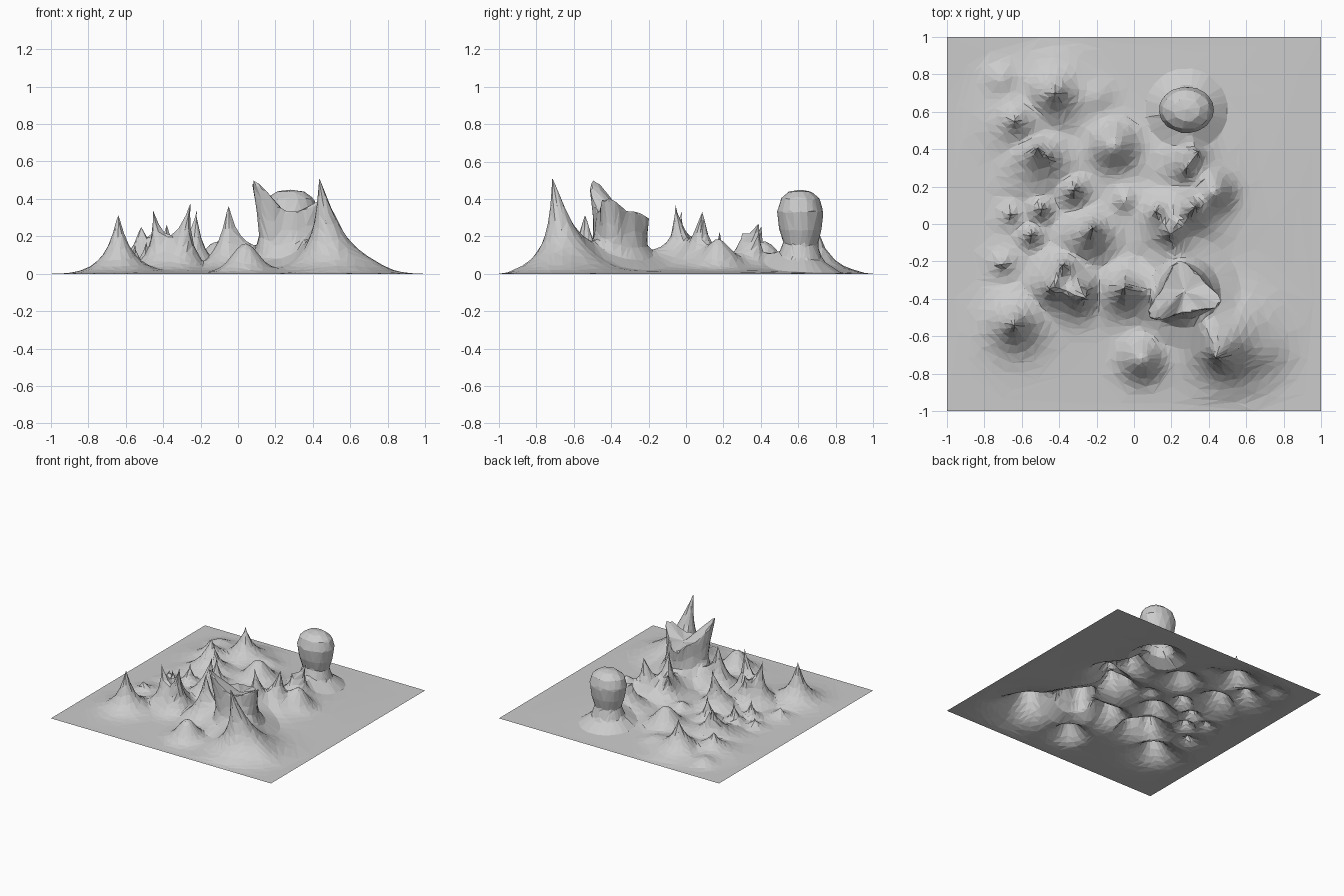
import bpy, bmesh, math
from mathutils import Vector

N = 160                      # grid cells per side, simplified afterwards
STEP = 2.0 / N

def snap(v):
    return round(v / STEP) * STEP

# Sharp horns: base x, y, tip x, y, height, width
HORNS = [
    (-0.64, -0.54, -0.64, -0.54, 0.33, 0.050),
    (0.51, -0.62, 0.43, -0.72, 0.53, 0.070),
    (-0.05, -0.36, -0.05, -0.34, 0.37, 0.045),
    (-0.40, -0.33, -0.46, -0.35, 0.31, 0.045),
    (-0.32, -0.35, -0.25, -0.40, 0.34, 0.045),
    (-0.37, -0.27, -0.38, -0.21, 0.22, 0.045),
    (-0.25, -0.08, -0.22, -0.02, 0.31, 0.045),
    (0.20, -0.01, 0.19, -0.06, 0.36, 0.055),
    (0.27, 0.06, 0.33, 0.09, 0.33, 0.055),
    (0.16, 0.04, 0.11, 0.07, 0.22, 0.050),
    (-0.51, 0.34, -0.52, 0.42, 0.28, 0.055),
    (-0.47, 0.34, -0.46, 0.36, 0.20, 0.050),
    (-0.42, 0.69, -0.42, 0.70, 0.25, 0.060),
    (-0.62, 0.55, -0.64, 0.55, 0.15, 0.060),
    (-0.33, 0.17, -0.32, 0.18, 0.20, 0.030),
    (-0.50, 0.08, -0.49, 0.08, 0.15, 0.026),
    (-0.55, -0.06, -0.55, -0.06, 0.14, 0.024),
    (-0.70, -0.20, -0.71, -0.22, 0.08, 0.030),
    (-0.66, 0.05, -0.66, 0.05, 0.07, 0.026),
    (0.27, 0.33, 0.37, 0.41, 0.28, 0.050),
    (0.27, 0.30, 0.26, 0.28, 0.19, 0.045),
]
# Rounded mounds: x, y, height, width
MOUNDS = [
    (0.04, -0.72, 0.15, 0.10), (-0.11, 0.42, 0.15, 0.11),
    (0.43, 0.18, 0.14, 0.09), (-0.05, 0.13, 0.05, 0.06),
    (-0.71, 0.78, 0.04, 0.08), (-0.19, 0.68, 0.03, 0.08),
    (0.72, -0.68, 0.02, 0.09), (-0.36, -0.32, 0.03, 0.15),
]
# Overhanging columns: profile rows are (share of the disc, radius, height)
BULB = dict(c=(0.28, 0.61), R=0.22, stretch=(1.06, 0.86), tips=[], profile=[
    (0, 0, .45), (.15, .07, .44), (.30, .12, .40), (.45, .14, .33),
    (.60, .125, .23), (.72, .10, .15), (.85, .125, .07), (1, .22, 0)])
# Stump tips are (angle, radius, height)
STUMP = dict(c=(0.27, -0.36), R=0.30, stretch=(1, 1), tips=[
    (math.atan2(-.14, -.19), .236, .50), (math.atan2(-.06, .19), .205, .40),
    (math.atan2(.16, -.03), .165, .29)], profile=[
    (0, 0, .31), (.45, .115, .33), (.58, .125, .22),
    (.72, .145, .13), (.85, .19, .06), (1, .30, 0)])

def lerp_profile(profile, t):
    for (t0, r0, z0), (t1, r1, z1) in zip(profile, profile[1:]):
        if t <= t1:
            f = (t - t0) / (t1 - t0)
            return r0 + (r1 - r0) * f, z0 + (z1 - z0) * f
    return profile[-1][1:]

def pull(x, y):
    """Blended displacement from horns, mounds and the gentle base swell."""
    num, den = Vector(), 1e-9
    for bx, by, tx, ty, h, s in HORNS:
        bx, by = snap(bx), snap(by)
        d = math.hypot(x - bx, y - by)
        if d > 8 * s:
            continue
        w = .8 * math.exp(-d / s) + .2 * math.exp(-(d / (3 * s)) ** 2)
        num += Vector((tx - bx, ty - by, h)) * w ** 4
        den += w ** 3
    out = num / den
    for mx, my, h, s in MOUNDS:
        out.z += h * math.exp(-((x - mx) ** 2 + (y - my) ** 2) / s ** 2)
    edge = max(0, (1 - x * x) * (1 - y * y))
    out.z += .03 * edge ** 1.5
    return out * min(1, edge * 8)

def column(col, x, y, offset):
    """Wrap a disc of the sheet up into an upright column."""
    cx, cy = col["c"]
    d = math.hypot(x - cx, y - cy)
    t = d / col["R"]
    if t >= 1:
        return None
    a = math.atan2(y - cy, x - cx)
    r, z = lerp_profile(col["profile"], t)
    lip = t / .45 if t < .45 else ((1 - t) / .55) ** 1.8
    for ta, tr, tz in col["tips"]:
        da = math.atan2(math.sin(a - ta), math.cos(a - ta))
        g = math.exp(-(da / .42) ** 2) * lip
        r += g * (tr - .115)
        z += g * (tz - .33)
    sx, sy = (1 + (s - 1) * (1 - t * t) for s in col["stretch"])
    return Vector((cx + math.cos(a) * r * sx, cy + math.sin(a) * r * sy, z)) + offset * t ** 3

# Terrain sheet
bm = bmesh.new()
bmesh.ops.create_grid(bm, x_segments=N, y_segments=N, size=1)
for v in bm.verts:
    x, y = v.co.x, v.co.y
    off = pull(x, y)
    v.co = column(BULB, x, y, off) or column(STUMP, x, y, off) or Vector((x, y, 0)) + off
bmesh.ops.triangulate(bm, faces=bm.faces)
mesh = bpy.data.meshes.new("spiky_terrain")
bm.to_mesh(mesh)
bm.free()
terrain = bpy.data.objects.new("spiky_terrain", mesh)
bpy.context.collection.objects.link(terrain)

# Reduce to irregular flat facets
dec = terrain.modifiers.new("facets", "DECIMATE")
dec.ratio = 0.07
